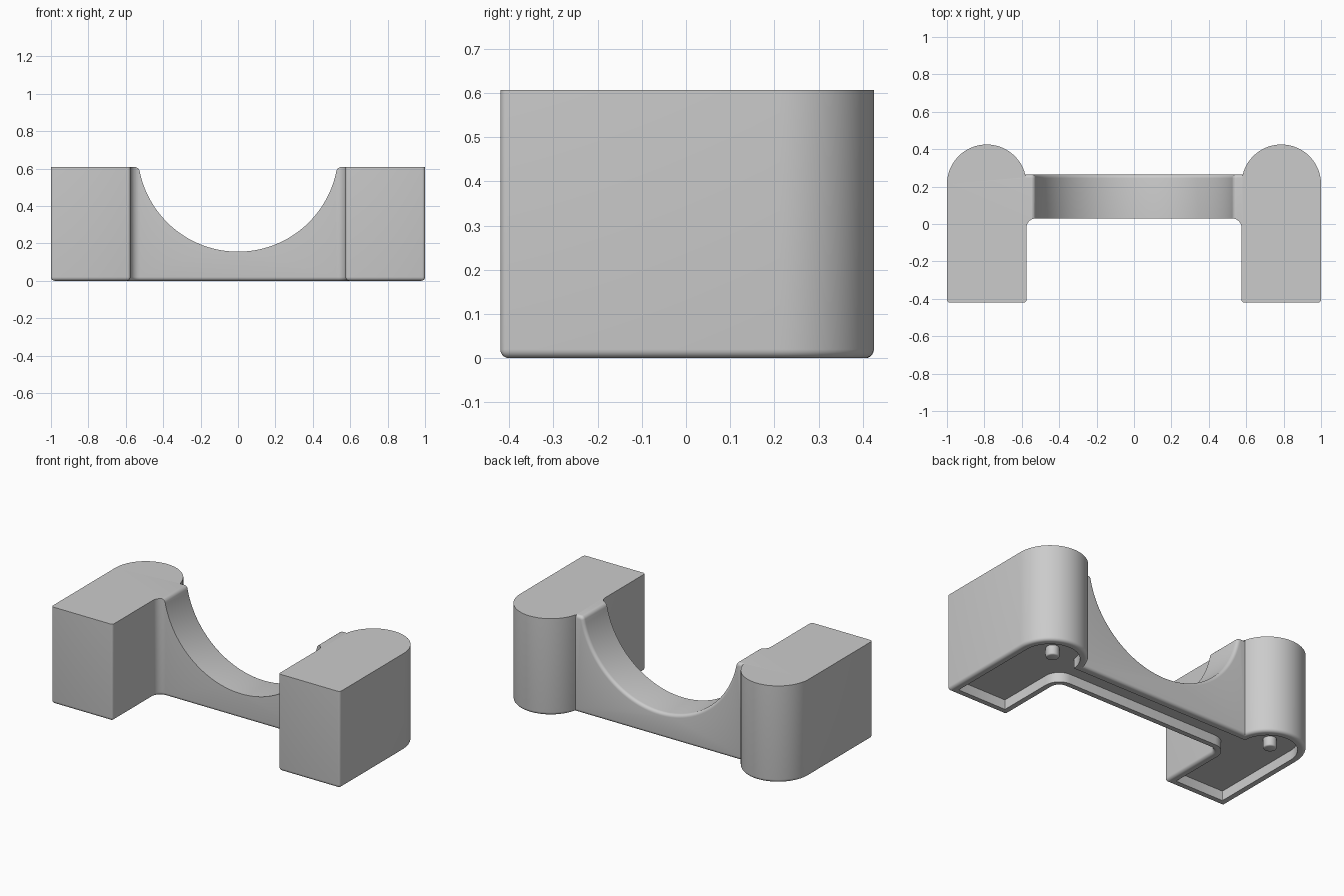
import bpy, bmesh, math
from math import sin, cos, pi, radians

if "Cube" in bpy.data.objects:
    bpy.data.objects.remove(bpy.data.objects["Cube"])

TOP = 0.607          # overall height
POST_X, POST_R = 0.7875, 0.2125   # post centre and half width
BACK, FRONT = 0.265, 0.03         # bridge faces in y
CUT_R, CUT_Z = 0.537, 0.692       # round cradle in the bridge

grey = bpy.data.materials.new("grey")
grey.diffuse_color = (0.6, 0.6, 0.6, 1)
grey.use_nodes = True
grey.node_tree.nodes["Principled BSDF"].inputs["Base Color"].default_value = grey.diffuse_color


def arc(cx, cy, r, a0, a1, n):
    return [(cx + r * cos(radians(a0 + (a1 - a0) * i / n)),
             cy + r * sin(radians(a0 + (a1 - a0) * i / n))) for i in range(n + 1)]


def outline(d):
    """Plan of the whole body, inset by d."""
    inner, outer, front = POST_X - POST_R + d, POST_X + POST_R - d, -0.42 + d
    c = max(0.015 - d, 0.002)
    end = 180 - math.degrees(math.asin((BACK - d - POST_R) / (POST_R - d)))
    half = arc(POST_X - POST_R - 0.05, FRONT - 0.05, 0.05 + d, 90, 0, 8)
    half += arc(inner + c, front + c, c, 180, 270, 4)
    half += arc(outer - c, front + c, c, 270, 360, 4)
    half += arc(POST_X, POST_R, POST_R - d, 0, end, 40)
    return half + [(-x, y) for x, y in reversed(half)]


def cradle(d):
    """Cradle profile in x, z with rounded lips, grown by d."""
    lip = 0.025
    lz = TOP - lip
    lx = math.sqrt((CUT_R + lip) ** 2 - (lz - CUT_Z) ** 2)
    a = math.degrees(math.atan2(lz - CUT_Z, lx))
    half = arc(0, CUT_Z, CUT_R + d, -90, a, 32)
    half += arc(lx, lz, lip - d, 180 + a, 90, 6)[1:]
    half += [(0.579, TOP - d), (0.579, TOP + 0.2)]
    return [(-x, z) for x, z in reversed(half[1:])] + half


def loft(name, rings):
    """Join equal rings of 3D points into a closed solid."""
    bm = bmesh.new()
    vs = [[bm.verts.new(p) for p in r] for r in rings]
    n = len(vs[0])
    for a, b in zip(vs, vs[1:]):
        for i in range(n):
            j = (i + 1) % n
            bm.faces.new((a[i], a[j], b[j], b[i]))
    bm.faces.new(vs[0])
    bm.faces.new(vs[-1])
    bmesh.ops.recalc_face_normals(bm, faces=bm.faces)
    me = bpy.data.meshes.new(name)
    bm.to_mesh(me)
    bm.free()
    me.materials.append(grey)
    ob = bpy.data.objects.new(name, me)
    bpy.context.collection.objects.link(ob)
    return ob


def activate(ob):
    bpy.ops.object.select_all(action='DESELECT')
    ob.select_set(True)
    bpy.context.view_layer.objects.active = ob


# Body: straight walls, rounded foot edge, hollow underside
E, RIM, DEPTH = 0.02, 0.045, 0.06
levels = [(0, TOP)]
levels += [(E * (1 - cos(i * pi / 10)), E * (1 - sin(i * pi / 10))) for i in range(6)]
levels += [(RIM, 0), (RIM, DEPTH)]
body = loft("body", [[(x, y, z) for x, y in outline(d)] for d, z in levels])

# Cradle cutter: widens at the back to round that edge
steps = [(-0.0005, -0.1)]
steps += [(E * (1 - cos(i * pi / 10)) - 0.0005, BACK - E * (1 - sin(i * pi / 10)))
          for i in range(6)]
steps += [(E - 0.0005, BACK + 0.03)]
cutter = loft("cradle_cutter", [[(x, y, z) for x, z in cradle(d)] for d, y in steps])
cutter.hide_render = True

mod = body.modifiers.new("cradle", 'BOOLEAN')
mod.operation, mod.solver, mod.object = 'DIFFERENCE', 'EXACT', cutter
activate(body)
bpy.ops.object.modifier_apply(modifier=mod.name)
bpy.data.objects.remove(cutter)
bpy.ops.object.shade_smooth_by_angle(angle=radians(30))

# Locating pegs under the posts
for side, label in ((1, "right"), (-1, "left")):
    profile = [(0.038, DEPTH + 0.01), (0.038, 0.008), (0.035, 0.003), (0.03, 0.001)]
    peg = loft(label + "_peg", [[(side * POST_X + x, 0.235 + y, z)
                                for x, y in arc(0, 0, r, 0, 345, 23)] for r, z in profile])
    activate(peg)
    bpy.ops.object.shade_smooth_by_angle(angle=radians(40))
